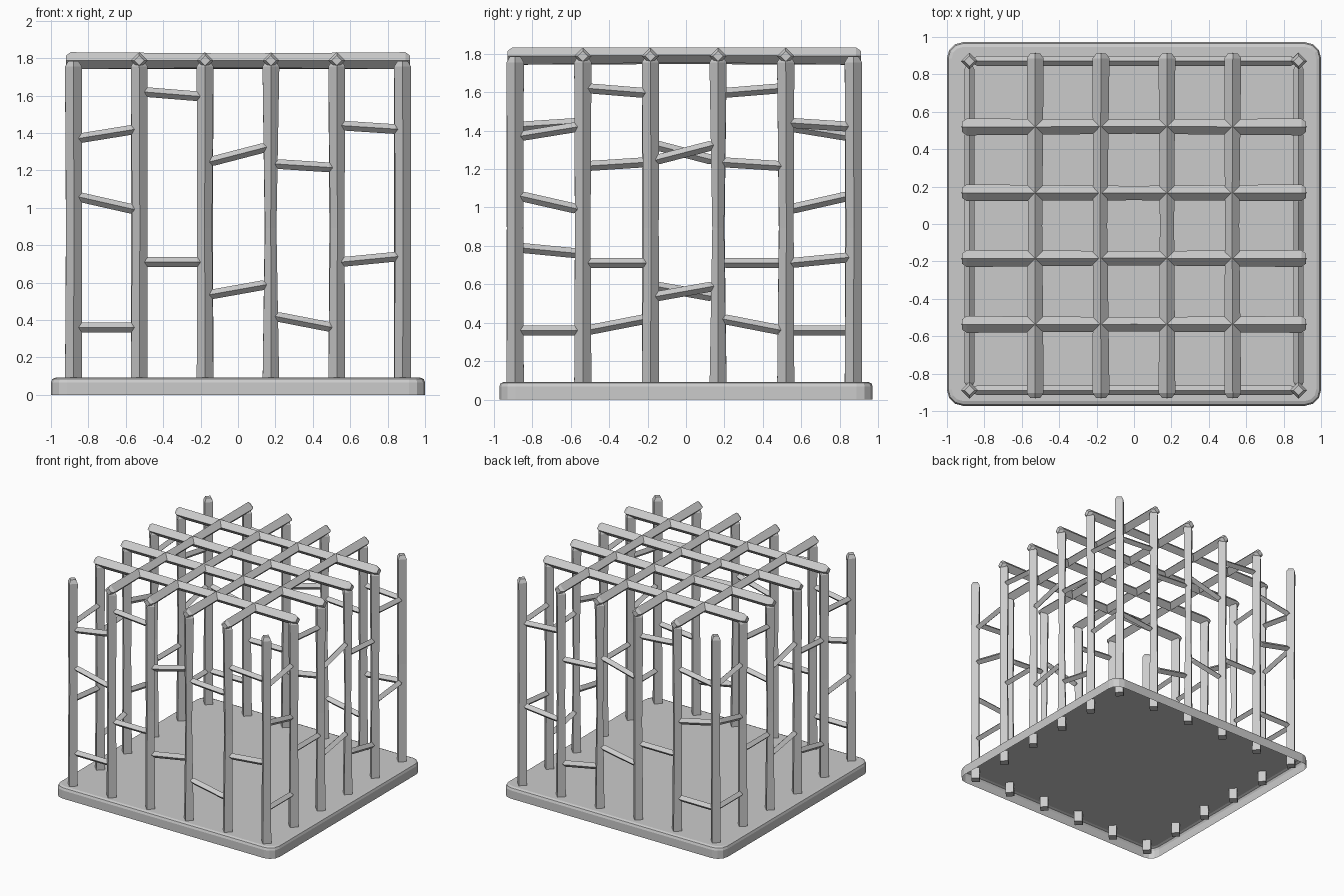
import bpy, bmesh, math, random
from mathutils import Vector

if "Cube" in bpy.data.objects:
    bpy.data.objects.remove(bpy.data.objects["Cube"])

random.seed(4)
mat = bpy.data.materials.new("plain_grey")
mat.diffuse_color = (0.6, 0.6, 0.6, 1)
mat.use_nodes = True
mat.node_tree.nodes["Principled BSDF"].inputs["Base Color"].default_value = mat.diffuse_color


def finish(name, bm):
    bmesh.ops.recalc_face_normals(bm, faces=bm.faces)
    me = bpy.data.meshes.new(name)
    bm.to_mesh(me)
    bm.free()
    me.materials.append(mat)
    ob = bpy.data.objects.new(name, me)
    bpy.context.collection.objects.link(ob)
    return ob


# Four-sided stick with corners pointing up/sideways, chamfered ends and a hewn waist
def stick(name, a, b, r, waist=0.92, tip=0.025, cut_start=True, wobble=0.0):
    a, b = Vector(a), Vector(b)
    d = b - a
    length = d.length
    d.normalize()
    ref = Vector((0, 1, 0)) if abs(d.z) > 0.9 else Vector((0, 0, 1))
    u = (ref - d * ref.dot(d)).normalized()
    v = d.cross(u)
    t = tip / length
    rings = [(t, 1), (0.5, waist), (1 - t, 1), (1, 0.6)]
    rings.insert(0, (0, 0.6 if cut_start else 1))
    bm = bmesh.new()
    prev = None
    for f, s in rings:
        c = a + d * (length * f)
        if f == 0.5:
            c += (u * random.uniform(-1, 1) + v * random.uniform(-1, 1)) * wobble
        ring = [bm.verts.new(c + (u * math.cos(k * math.pi / 2) + v * math.sin(k * math.pi / 2)) * r * s)
                for k in range(4)]
        if prev:
            for k in range(4):
                bm.faces.new((prev[k], prev[(k + 1) % 4], ring[(k + 1) % 4], ring[k]))
        else:
            bm.faces.new(ring)
        prev = ring
    bm.faces.new(prev)
    return finish(name, bm)


# Base tray: rounded plate, open underneath
bm = bmesh.new()
bmesh.ops.create_cube(bm, size=1)
for v in bm.verts:
    v.co = (v.co.x * 2, v.co.y * 1.944, (v.co.z + 0.5) * 0.092)
upright = [e for e in bm.edges if abs(e.verts[0].co.z - e.verts[1].co.z) > 0.05]
bmesh.ops.bevel(bm, geom=upright, offset=0.085, segments=3, profile=0.5, affect='EDGES')
rim = [e for e in bm.edges if min(v.co.z for v in e.verts) > 0.09]
bmesh.ops.bevel(bm, geom=rim, offset=0.025, segments=2, profile=0.5, affect='EDGES')
bmesh.ops.recalc_face_normals(bm, faces=bm.faces)
bmesh.ops.delete(bm, geom=[f for f in bm.faces if f.normal.z < -0.9], context='FACES')
finish("base_tray", bm)

# Post grid lines
OY = -0.009
grid = [-0.88 + 0.352 * i for i in range(6)]
waists = [0.93, 0.9, 0.88, 0.68, 0.85, 0.93]

# Posts around the edge
for i, x in enumerate(grid):
    for j, y in enumerate(grid):
        if i in (0, 5) or j in (0, 5):
            w = waists[i if j in (0, 5) else j]
            stick(f"post_{i}_{j}", (x, y + OY, 0.0), (x, y + OY, 1.785), 0.045, w,
                  0.03, cut_start=False, wobble=0.004)

# Roof beams in both directions
for i in range(1, 5):
    p = grid[i]
    stick(f"roof_beam_across_{i}", (-0.92, p + OY, 1.787), (0.92, p + OY, 1.787), 0.045, 0.85, wobble=0.006)
    stick(f"roof_beam_along_{i}", (p, -0.92 + OY, 1.787), (p, 0.92 + OY, 1.787), 0.045, 0.85, wobble=0.006)

# Rungs: bay number, height at its start, height at its end
rungs = [(0, 0.36, 0.36), (0, 1.06, 0.99), (0, 1.37, 1.42),
         (1, 0.71, 0.71), (1, 1.62, 1.595),
         (2, 0.535, 0.59), (2, 1.245, 1.325),
         (3, 0.42, 0.36), (3, 1.235, 1.215),
         (4, 0.71, 0.74), (4, 1.44, 1.42)]
for n, (bay, z0, z1) in enumerate(rungs):
    s, e = grid[bay] + 0.022, grid[bay + 1] - 0.022
    for side, y in (("front", -0.88), ("back", 0.88)):
        stick(f"{side}_rung_{n}", (s, y + OY, z0), (e, y + OY, z1), 0.026, 1.0, 0.02)
    stick(f"right_rung_{n}", (0.88, s + OY, z0), (0.88, e + OY, z1), 0.026, 1.0, 0.02)
    # the left side runs the pattern in reverse
    lift = 0.05 if n == 9 else 0
    stick(f"left_rung_{n}", (-0.88, -s + OY, z0 + lift), (-0.88, -e + OY, z1 + lift), 0.026, 1.0, 0.02)
